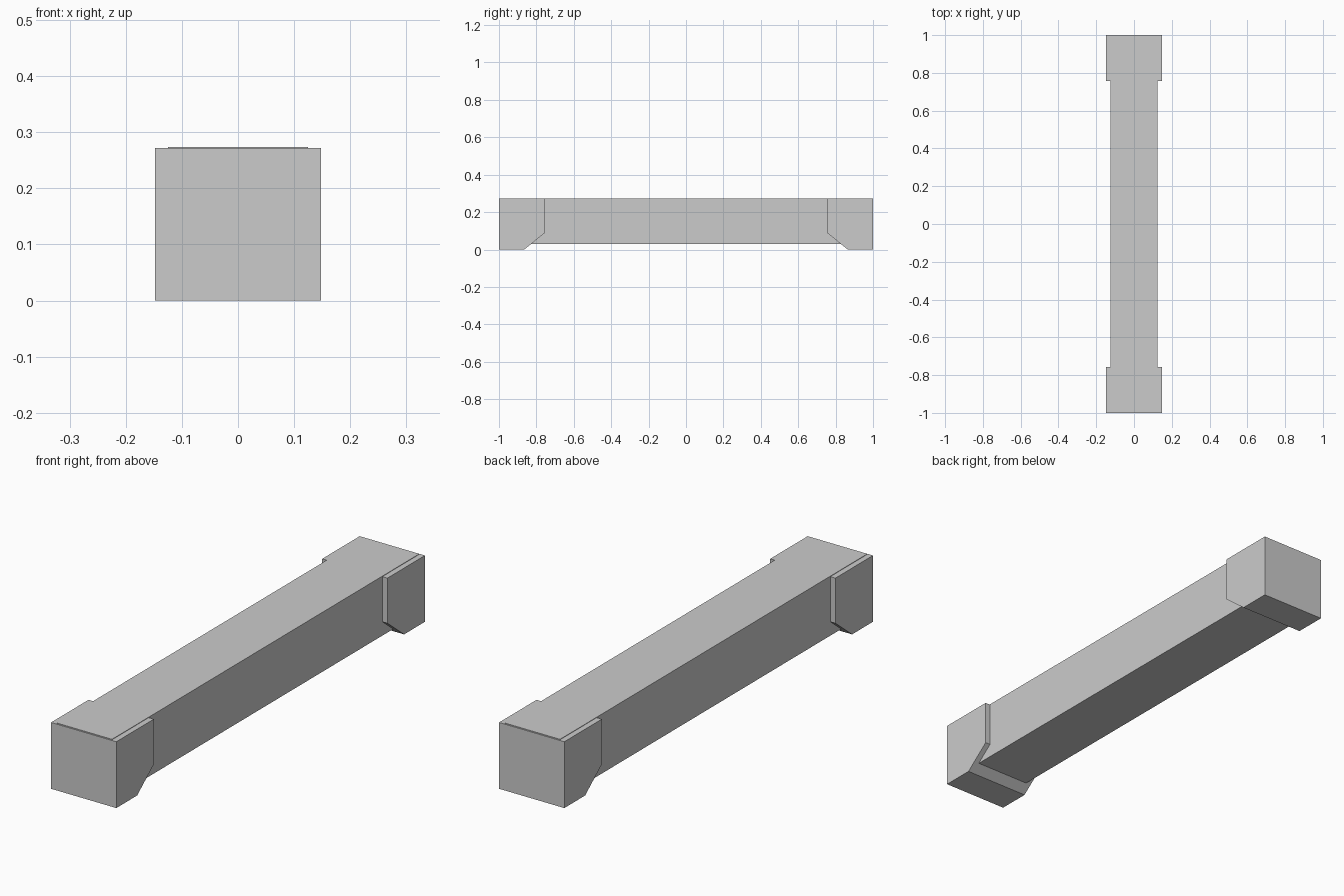
import bpy
import bmesh

cube = bpy.data.objects.get("Cube")
if cube:
    bpy.data.objects.remove(cube, do_unlink=True)

grey = bpy.data.materials.new("plain_grey")
grey.use_nodes = True
colour = (0.6, 0.6, 0.6, 1)
grey.diffuse_color = colour
grey.node_tree.nodes["Principled BSDF"].inputs["Base Color"].default_value = colour


def extrude_profile(name, profile, half_width):
    """Extrude a side outline of (y, z) points across x."""
    bm = bmesh.new()
    face = bm.faces.new([bm.verts.new((-half_width, y, z)) for y, z in profile])
    result = bmesh.ops.extrude_face_region(bm, geom=[face])
    moved = [v for v in result["geom"] if isinstance(v, bmesh.types.BMVert)]
    bmesh.ops.translate(bm, verts=moved, vec=(2 * half_width, 0, 0))
    bmesh.ops.recalc_face_normals(bm, faces=bm.faces)
    mesh = bpy.data.meshes.new(name)
    bm.to_mesh(mesh)
    bm.free()
    mesh.materials.append(grey)
    obj = bpy.data.objects.new(name, mesh)
    bpy.context.collection.objects.link(obj)
    return obj


# Long beam, standing slightly proud of the end blocks on top
extrude_profile("beam", [(-0.995, 0.03), (0.995, 0.03),
                         (0.995, 0.274), (-0.995, 0.274)], 0.125)

# End blocks with a chamfered inner lower edge
block = [(1, 0), (1, 0.272), (0.757, 0.272), (0.757, 0.087), (0.865, 0)]
for name, side in (("front_end_block", -1), ("back_end_block", 1)):
    extrude_profile(name, [(side * y, z) for y, z in block], 0.148)
